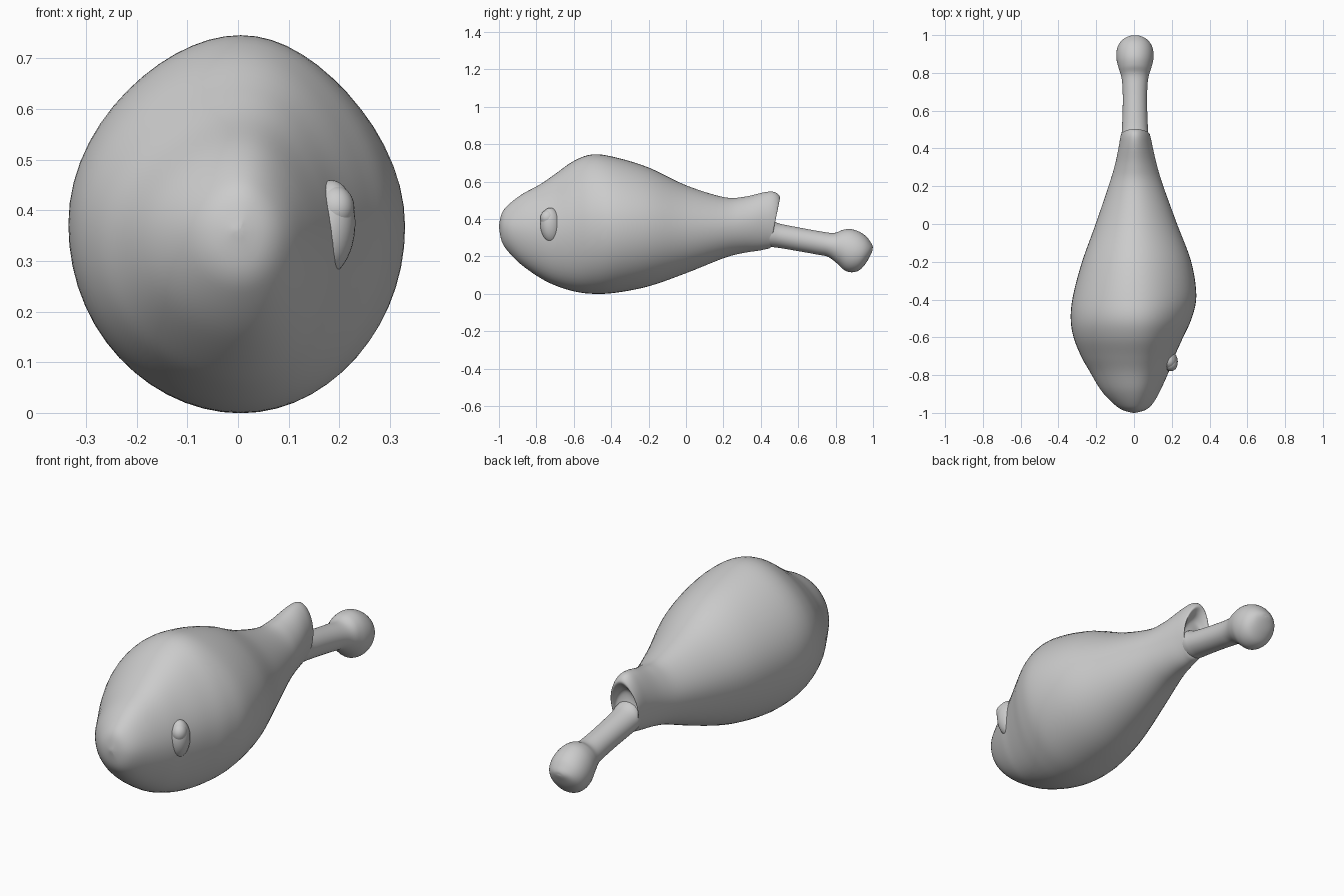
import bpy, bmesh
from math import sin, cos, pi
from mathutils import Vector

SEG = 56


def catmull(rows, steps):
    """Smoothly interpolate a list of section rows."""
    out = []
    for i in range(len(rows) - 1):
        p = [Vector(rows[min(max(i + k, 0), len(rows) - 1)]) for k in (-1, 0, 1, 2)]
        for s in range(steps):
            t = s / steps
            out.append(0.5 * (2 * p[1] + (p[2] - p[0]) * t
                              + (2 * p[0] - 5 * p[1] + 4 * p[2] - p[3]) * t * t
                              + (3 * p[1] - p[0] - 3 * p[2] + p[3]) * t ** 3))
    out.append(Vector(rows[-1]))
    return out


def loft(name, rows, pinch=0.0, steps=5):
    """Rows: bottom y, bottom z, top y, top z, left x, right x."""
    bm = bmesh.new()
    rings = []
    for yb, zb, yt, zt, xl, xr in catmull(rows, steps):
        cx, hw = (xl + xr) / 2, (xr - xl) / 2
        ring = []
        for k in range(SEG):
            a = 2 * pi * k / SEG
            s = sin(a)
            f = (s + 1) / 2
            w = hw * cos(a) * (1 - pinch * max(s, 0) ** 2)
            mid = cx * (1 - abs(s) ** 3) + 0.005 * abs(s) ** 3
            ring.append(bm.verts.new((mid + w, yb + (yt - yb) * f, zb + (zt - zb) * f)))
        rings.append(ring)
    for r0, r1 in zip(rings, rings[1:]):
        for k in range(SEG):
            j = (k + 1) % SEG
            bm.faces.new((r0[k], r0[j], r1[j], r1[k]))
    bm.faces.new(rings[0])
    bm.faces.new(rings[-1])
    bmesh.ops.recalc_face_normals(bm, faces=bm.faces)
    me = bpy.data.meshes.new(name)
    bm.to_mesh(me)
    bm.free()
    me.shade_smooth()
    ob = bpy.data.objects.new(name, me)
    bpy.context.collection.objects.link(ob)
    return ob


# Plump meat, ending in a raised lip above the bone
def flat(y, zb, zt, xl, xr):
    return (y, zb, y, zt, xl, xr)


loft("meat", [
    flat(-1.0, .355, .365, -.005, .005),
    flat(-.985, .28, .43, -.06, .06),
    flat(-.95, .225, .475, -.11, .10),
    flat(-.88, .155, .53, -.175, .14),
    flat(-.78, .085, .585, -.235, .185),
    flat(-.70, .045, .64, -.28, .215),
    flat(-.60, .013, .71, -.32, .26),
    flat(-.50, 0, .745, -.335, .305),
    flat(-.38, .005, .73, -.323, .33),
    flat(-.20, .04, .675, -.275, .303),
    flat(0, .11, .58, -.203, .228),
    flat(.20, .19, .517, -.135, .155),
    (.30, .217, .31, .518, -.103, .123),
    (.385, .23, .42, .543, -.082, .10),
    (.425, .238, .475, .543, -.074, .09),
    (.445, .243, .503, .515, -.068, .083),
    (.455, .25, .485, .485, -.064, .076),
    (.458, .255, .452, .45, -.06, .07),
    (.46, .262, .452, .40, -.054, .062),
    (.47, .275, .47, .36, -.035, .04),
], pinch=.14)

# Bone shaft with a rounded knob
loft("bone", [
    (.40, .26, .40, .40, -.055, .065),
    (.46, .25, .455, .395, -.066, .076),
    (.50, .245, .50, .375, -.064, .074),
    (.60, .228, .60, .355, -.06, .07),
    (.70, .21, .71, .335, -.06, .07),
    (.76, .197, .79, .325, -.066, .076),
    (.81, .16, .84, .342, -.081, .091),
    (.85, .124, .885, .345, -.092, .102),
    (.89, .115, .93, .33, -.093, .103),
    (.93, .128, .965, .305, -.082, .092),
    (.965, .168, .988, .275, -.058, .068),
    (.99, .215, .998, .255, -.025, .035),
    (.998, .235, .998, .24, 0, .008),
])

# Small knuckle bump on the right of the thick end
def bump(name, loc, scale, rot):
    bpy.ops.mesh.primitive_uv_sphere_add(segments=32, ring_count=20, location=loc, rotation=rot)
    ob = bpy.context.object
    ob.name = name
    ob.scale = scale
    bpy.ops.object.shade_smooth()


bump("knuckle_bump", (.178, -.722, .365), (.052, .058, .095), (0.1, 0.05, .5))
bump("knuckle_cap", (.19, -.735, .405), (.038, .045, .045), (0, 0, .5))
